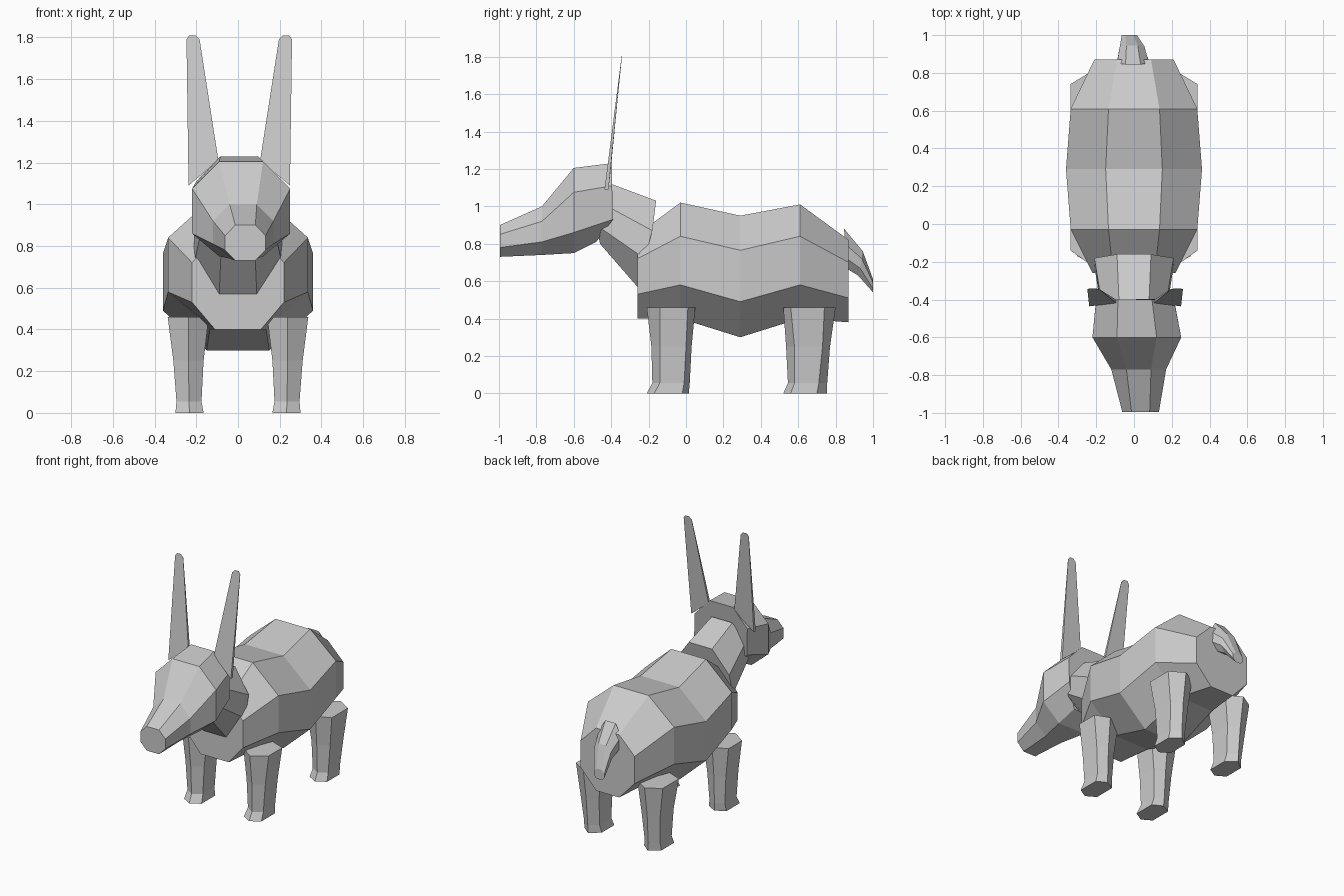
import bpy
import bmesh

old = bpy.data.objects.get("Cube")
if old:
    bpy.data.objects.remove(old, do_unlink=True)

# Single flat grey
grey = bpy.data.materials.new("plain_grey")
grey.use_nodes = True
COLOUR = (0.6, 0.6, 0.6, 1)
grey.diffuse_color = COLOUR
grey.node_tree.nodes["Principled BSDF"].inputs["Base Color"].default_value = COLOUR


def loft(name, rings):
    """Skin a tube through equal rings of points and cap both ends."""
    bm = bmesh.new()
    loops = [[bm.verts.new(p) for p in ring] for ring in rings]
    n = len(loops[0])
    for a, b in zip(loops, loops[1:]):
        for i in range(n):
            j = (i + 1) % n
            bm.faces.new((a[i], a[j], b[j], b[i]))
    bm.faces.new(loops[0])
    bm.faces.new(loops[-1])
    bmesh.ops.recalc_face_normals(bm, faces=bm.faces)
    mesh = bpy.data.meshes.new(name)
    bm.to_mesh(mesh)
    bm.free()
    mesh.materials.append(grey)
    obj = bpy.data.objects.new(name, mesh)
    bpy.context.collection.objects.link(obj)
    return obj


def octagon(cx, wide, narrow, ys, zs):
    """Ring of eight points: top, upper side, lower side, bottom, mirrored."""
    half = list(zip((narrow, wide, wide, narrow), ys, zs))
    right = [(cx + w, y, z) for w, y, z in half]
    left = [(cx - w, y, z) for w, y, z in reversed(half)]
    return right + left


def upright(cx, wide, narrow, y, *zs):
    return octagon(cx, wide, narrow, (y,) * 4, zs)


# Barrel body
loft("body", [
    upright(0, .22, .11, -.26, .85, .72, .53, .40),
    upright(0, .335, .135, -.03, 1.02, .84, .58, .40),
    upright(0, .36, .15, .29, .95, .765, .49, .30),
    upright(0, .335, .135, .61, 1.01, .84, .58, .40),
    upright(0, .21, .09, .87, .82, .70, .51, .38),
])

# Neck, leaning forward
loft("neck", [
    octagon(0, .17, .08, (-.40, -.42, -.48, -.46), (1.12, 1.0, .90, .80)),
    octagon(0, .21, .09, (-.16, -.18, -.22, -.26), (1.03, .87, .72, .57)),
])

# Head, turned slightly to its left
loft("head", [
    upright(.035, .097, .048, -.995, .90, .85, .78, .73),
    upright(.025, .145, .065, -.77, 1.0, .92, .81, .74),
    upright(.015, .235, .105, -.60, 1.205, 1.075, .86, .75),
    octagon(.005, .205, .09, (-.40, -.395, -.39, -.48), (1.23, 1.11, .93, .81)),
])


# Six-sided legs with flared feet
def leg_ring(side, z, inner, outer, front, flat_front, flat_back, back):
    mid = (inner + outer) / 2
    pts = [(mid, front), (outer, flat_front), (outer, flat_back),
           (mid, back), (inner, flat_back), (inner, flat_front)]
    return [(side * x, y, z) for x, y in pts]


for side, label in ((1, "left"), (-1, "right")):
    loft(label + "_front_leg", [
        leg_ring(side, 0, .165, .30, -.21, -.17, -.02, .015),
        leg_ring(side, .055, .175, .295, -.18, -.14, -.01, .02),
        leg_ring(side, .25, .165, .31, -.185, -.14, 0, .03),
        leg_ring(side, .46, .14, .337, -.21, -.14, .01, .05),
    ])
    loft(label + "_back_leg", [
        leg_ring(side, 0, .165, .30, .52, .56, .70, .755),
        leg_ring(side, .055, .175, .295, .545, .58, .71, .755),
        leg_ring(side, .25, .165, .31, .535, .58, .73, .77),
        leg_ring(side, .46, .14, .337, .52, .56, .74, .80),
    ])

    # Tall blade ears, leaning back
    outline = [(.10, -.41, 1.21), (.19, -.345, 1.79), (.21, -.342, 1.81),
               (.24, -.342, 1.81), (.253, -.345, 1.79), (.243, -.425, 1.09)]
    faces = [[(.006 + side * x, y + d * (1.85 - z), z) for x, y, z in outline]
             for d in (-.014, .014)]
    loft(label + "_ear", faces)

# Drooping tail
loft("tail", [
    octagon(-.005, .085, .04, (.845, .85, .86, .87), (.88, .80, .72, .66)),
    octagon(-.01, .065, .03, (.945, .94, .93, .92), (.76, .72, .67, .63)),
    octagon(-.025, .04, .02, (1.0, 1.0, 1.0, 1.0), (.61, .59, .56, .54)),
])
